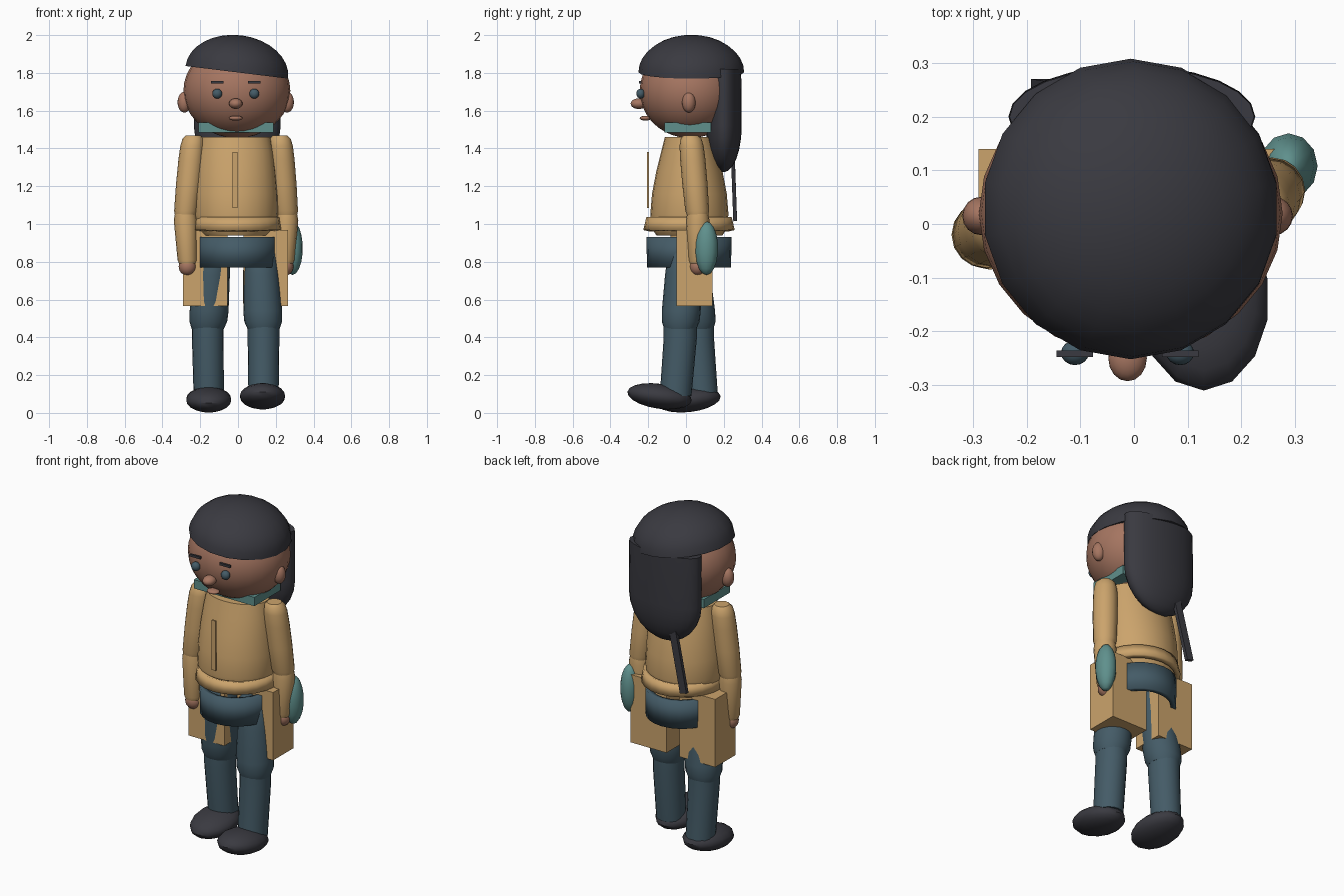
import bpy, bmesh, math
from mathutils import Matrix, Vector

cube = bpy.data.objects.get("Cube")
if cube:
    bpy.data.objects.remove(cube, do_unlink=True)


def material(name, r, g, b):
    m = bpy.data.materials.new(name)
    m.use_nodes = True
    m.diffuse_color = (r, g, b, 1)
    m.node_tree.nodes["Principled BSDF"].inputs["Base Color"].default_value = (r, g, b, 1)
    return m


SKIN = material("brown skin", 0.38, 0.18, 0.12)
TAN = material("tan cloth", 0.60, 0.37, 0.15)
BLUE = material("slate blue cloth", 0.058, 0.105, 0.135)
TEAL = material("teal cloth", 0.115, 0.28, 0.265)
DARK = material("charcoal", 0.042, 0.042, 0.052)


def finish(name, bm, mat, smooth=True):
    bmesh.ops.recalc_face_normals(bm, faces=bm.faces)
    mesh = bpy.data.meshes.new(name)
    bm.to_mesh(mesh)
    bm.free()
    mesh.materials.append(mat)
    ob = bpy.data.objects.new(name, mesh)
    bpy.context.collection.objects.link(ob)
    if smooth:
        bpy.ops.object.select_all(action='DESELECT')
        ob.select_set(True)
        bpy.context.view_layer.objects.active = ob
        bpy.ops.object.shade_smooth_by_angle(angle=math.radians(40))
    return ob


def ball(name, mat, centre, radii, pitch=0, roll=0, segs=16):
    """Ellipsoid, turned about x by pitch and about y by roll (degrees)."""
    bm = bmesh.new()
    mtx = (Matrix.Translation(centre) @ Matrix.Rotation(math.radians(roll), 4, 'Y')
           @ Matrix.Rotation(math.radians(pitch), 4, 'X')
           @ Matrix.Diagonal((*radii, 1)))
    bmesh.ops.create_uvsphere(bm, u_segments=segs, v_segments=segs * 3 // 4, radius=1, matrix=mtx)
    return finish(name, bm, mat)


def box(name, mat, low, high):
    bm = bmesh.new()
    lo, hi = Vector(low), Vector(high)
    mtx = Matrix.Translation((lo + hi) / 2) @ Matrix.Diagonal((*(hi - lo), 1))
    bmesh.ops.create_cube(bm, size=1, matrix=mtx)
    return finish(name, bm, mat, False)


def loft(name, mat, rings, segs=20, capped=True):
    """Skin through level elliptical rings given as (x, y, z, rx, ry)."""
    bm = bmesh.new()
    loops = []
    for x, y, z, rx, ry in rings:
        angles = [math.tau * i / segs for i in range(segs)]
        loops.append([bm.verts.new((x + rx * math.cos(a), y + ry * math.sin(a), z)) for a in angles])
    for a, b in zip(loops, loops[1:]):
        for i in range(segs):
            j = (i + 1) % segs
            bm.faces.new((a[i], a[j], b[j], b[i]))
    if capped:
        bm.faces.new(loops[0])
        bm.faces.new(loops[-1])
    return finish(name, bm, mat)


def band(name, mat, rings, thickness):
    ob = loft(name, mat, rings, 24, False)
    mod = ob.modifiers.new("thickness", 'SOLIDIFY')
    mod.thickness = thickness
    mod.offset = -1
    return ob


# Head and face
MID = -0.012
ball("head", SKIN, (-0.006, 0.02, 1.705), (0.283, 0.265, 0.25), segs=24)
ball("nose", SKIN, (MID, -0.25, 1.637), (0.036, 0.043, 0.028))
ball("mouth", SKIN, (MID, -0.215, 1.56), (0.037, 0.03, 0.013))
for side, word in ((-1, "right"), (1, "left")):
    ball(word + "_ear", SKIN, (MID + side * 0.272, 0.015, 1.645), (0.036, 0.036, 0.055))
    ex = MID + side * 0.098
    ball(word + "_eye", BLUE, (ex, -0.24, 1.69), (0.026, 0.023, 0.026))
    box(word + "_brow", DARK, (ex - 0.034, -0.248, 1.743), (ex + 0.034, -0.236, 1.757))

# Cap of hair: a flattened half ball, tipped to one side
bm = bmesh.new()
bmesh.ops.create_uvsphere(bm, u_segments=18, v_segments=16, radius=1)
cut = bmesh.ops.bisect_plane(bm, geom=bm.verts[:] + bm.edges[:] + bm.faces[:],
                             plane_co=(0, 0, 0), plane_no=(0, 0, 1), clear_inner=True)
bmesh.ops.holes_fill(bm, edges=bm.edges[:])
bm.transform(Matrix.Translation((-0.006, 0.028, 1.803)) @ Matrix.Rotation(math.radians(7), 4, 'Y')
             @ Matrix.Diagonal((0.278, 0.28, 0.197, 1)))
finish("hair_cap", bm, DARK)

# Long hair behind, with a rounded bottom, and the loose lock below
rings = [(-0.004, 0.2, 1.82, 0.228, 0.092), (-0.004, 0.2, 1.52, 0.23, 0.095)]
for deg in (15, 30, 45, 60, 75, 86):
    a = math.radians(deg)
    rings.append((-0.004, 0.2, 1.52 - 0.245 * math.sin(a), 0.23 * math.cos(a), 0.095 * math.cos(a)))
loft("back_hair", DARK, rings, 24)
lock = box("hair_lock", DARK, (-0.022, -0.01, -0.18), (0.022, 0.01, 0.18))
lock.location = (-0.13, 0.254, 1.195)
lock.rotation_euler = (math.radians(2), math.radians(13), 0)

# Collar
box("collar", TEAL, (-0.21, -0.115, 1.485), (0.188, 0.132, 1.537))

# Jacket
loft("jacket_body", TAN, [(MID, 0.018, z, rx, ry) for z, rx, ry in (
    (1.46, 0.185, 0.13), (1.38, 0.2, 0.15), (1.28, 0.212, 0.175), (1.16, 0.222, 0.198),
    (1.05, 0.225, 0.207), (0.97, 0.205, 0.195), (0.94, 0.175, 0.175))], 24)
band("jacket_hem", TAN, [(-0.004, 0.016, 1.036, 0.222, 0.226), (-0.004, 0.016, 0.968, 0.234, 0.242)], 0.03)
box("jacket_fastening", TAN, (-0.028, -0.207, 1.085), (-0.002, -0.197, 1.38))

# Arms, swung in opposite directions
for word, shoulder, elbow, wrist in (
        ("right", (-0.236, 0.0), (-0.278, -0.02), (-0.268, -0.035)),
        ("left", (0.222, 0.025), (0.257, 0.062), (0.248, 0.062))):
    rings = []
    for t, r in ((0, 0.04), (0.04, 0.056), (0.13, 0.064), (0.3, 0.067), (0.6, 0.067), (0.93, 0.063), (1, 0.054)):
        x, y = (s + (e - s) * t for s, e in zip(shoulder, elbow))
        rings.append((x, y, 1.468 - 0.428 * t, r, r))
    loft(word + "_upper_sleeve", TAN, rings, 16)
    loft(word + "_lower_sleeve", TAN, [(*elbow, 1.06, 0.055, 0.055), (*elbow, 1.02, 0.062, 0.062),
                                       (*wrist, 0.81, 0.052, 0.05), (*wrist, 0.79, 0.044, 0.044)], 16)
    ball(word + "_hand", SKIN, (*wrist, 0.775), (0.046, 0.044, 0.048))
ball("side_pouch", TEAL, (0.288, 0.108, 0.872), (0.055, 0.062, 0.142), segs=12)

# Waistband and the boxy skirt panels
band("waistband", BLUE, [(-0.004, 0.016, 0.93, 0.208, 0.226), (-0.004, 0.016, 0.77, 0.208, 0.222)], 0.03)
box("right_panel", TAN, (-0.29, -0.05, 0.565), (-0.055, 0.14, 0.968))
box("left_panel", TAN, (0.03, -0.05, 0.565), (0.266, 0.14, 0.968))

# Legs in mid stride, with shoes
for word, hip, knee, ankle, shoe, pitch in (
        ("right", (-0.125, 0.015), (-0.16, 0.06), (-0.155, 0.085), (-0.155, 0.012, 0.07), 6),
        ("left", (0.115, -0.005), (0.135, -0.03), (0.135, -0.055), (0.13, -0.14, 0.088), -8)):
    rings = []
    for t, r in ((0, 0.06), (0.08, 0.085), (0.4, 0.096), (0.8, 0.103), (0.92, 0.1), (1, 0.085)):
        x, y = (s + (e - s) * t for s, e in zip(hip, knee))
        rings.append((x, y, 0.92 - 0.475 * t, r, r))
    loft(word + "_thigh", BLUE, rings)
    loft(word + "_shin", BLUE, [(*knee, 0.5, 0.084, 0.088), (*knee, 0.4, 0.084, 0.088),
                                (*ankle, 0.09, 0.08, 0.084)])
    ball(word + "_shoe", DARK, shoe, (0.122, 0.172, 0.066), pitch, segs=14)
